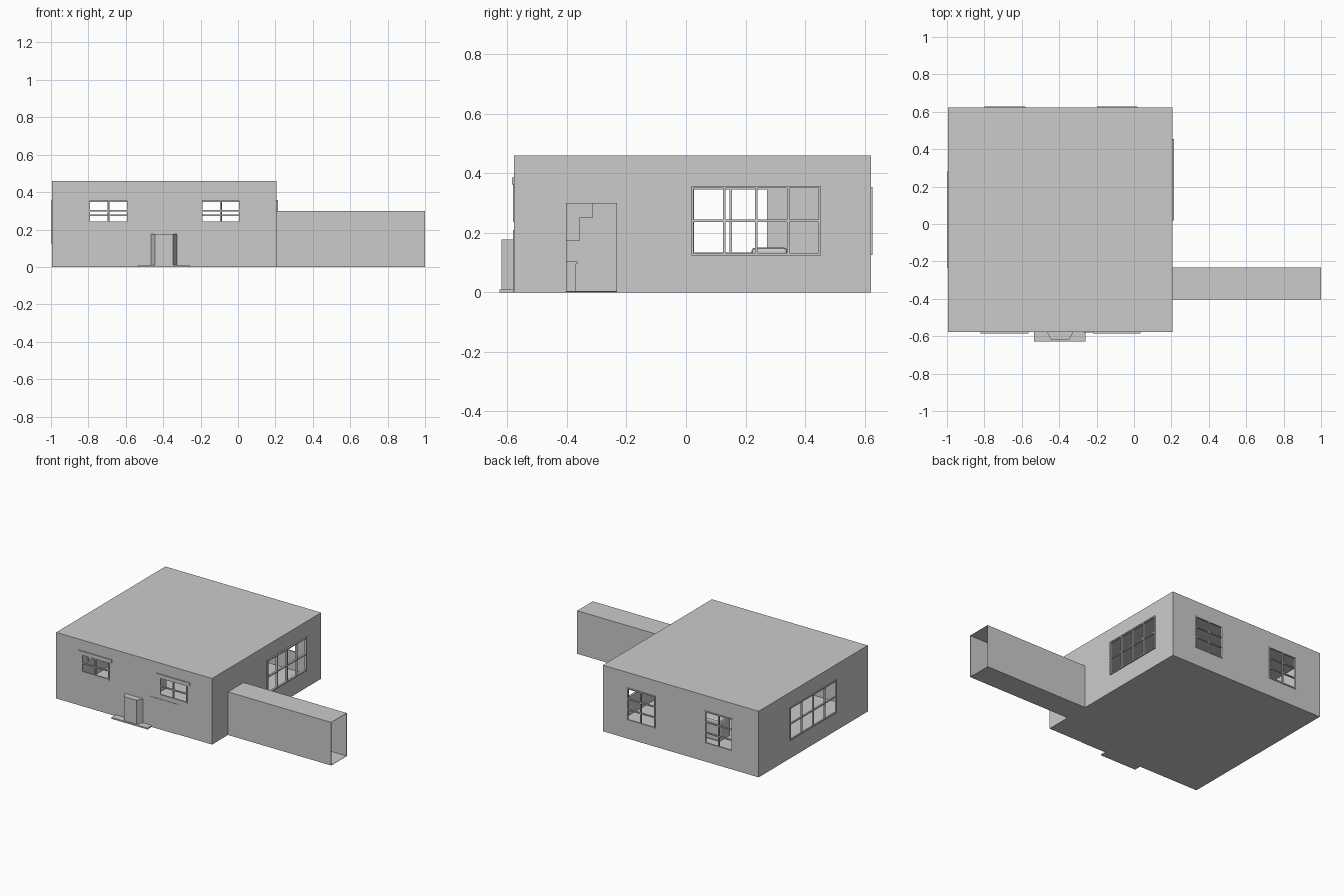
import bpy, bmesh
from mathutils import Vector

cube = bpy.data.objects.get("Cube")
if cube:
    bpy.data.objects.remove(cube, do_unlink=True)

grey = bpy.data.materials.new("plain grey")
grey.use_nodes = True
grey.diffuse_color = (0.6, 0.6, 0.6, 1)
grey.node_tree.nodes["Principled BSDF"].inputs["Base Color"].default_value = (0.6, 0.6, 0.6, 1)

X0, X1, Y0, Y1, H = -0.995, 0.205, -0.578, 0.622, 0.46   # house shell
CY0, CY1, CH = -0.403, -0.232, 0.30                      # corridor


def finish(name, bm):
    mesh = bpy.data.meshes.new(name)
    bm.to_mesh(mesh)
    bm.free()
    mesh.materials.append(grey)
    obj = bpy.data.objects.new(name, mesh)
    bpy.context.collection.objects.link(obj)
    return obj


def add_box(bm, x, y, z):
    verts = bmesh.ops.create_cube(bm, size=1)["verts"]
    for v in verts:
        v.co = [r[0] + (c + 0.5) * (r[1] - r[0]) for c, r in zip(v.co, (x, y, z))]


def box(name, x, y, z):
    bm = bmesh.new()
    add_box(bm, x, y, z)
    return finish(name, bm)


def place(axis, u, d, z):
    """Point on a wall: d is the coordinate along the wall's normal axis."""
    return Vector((d, u, z)) if axis == "x" else Vector((u, d, z))


def wall(name, axis, d, u_range, inward, holes):
    """Thin wall with rectangular openings (u0, u1, z0, z1)."""
    us = sorted({*u_range, *[u for h in holes for u in h[:2]]})
    zs = sorted({0, H, *[z for h in holes for z in h[2:]]})
    bm = bmesh.new()
    for a, b in zip(us, us[1:]):
        for c, e in zip(zs, zs[1:]):
            mu, mz = (a + b) / 2, (c + e) / 2
            if any(h[0] < mu < h[1] and h[2] < mz < h[3] for h in holes):
                continue
            pts = [(a, c), (b, c), (b, e), (a, e)]
            bm.faces.new([bm.verts.new(place(axis, u, d, z)) for u, z in pts])
    bmesh.ops.remove_doubles(bm, verts=bm.verts, dist=1e-5)
    bmesh.ops.recalc_face_normals(bm, faces=bm.faces)
    outward = -place(axis, 0, inward, 0)
    if bm.faces[:][0].normal.dot(outward) < 0:
        bmesh.ops.reverse_faces(bm, faces=bm.faces)
    obj = finish(name, bm)
    solid = obj.modifiers.new("thickness", "SOLIDIFY")
    solid.thickness = 0.004
    return obj


def window(name, axis, d0, d1, hole, cols, rows, bar=0.008):
    """Frame and glazing bars in one object."""
    u0, u1, z0, z1 = hole
    bm = bmesh.new()

    def bar_box(ua, ub, za, zb):
        if axis == "x":
            add_box(bm, (d0, d1), (ua, ub), (za, zb))
        else:
            add_box(bm, (ua, ub), (d0, d1), (za, zb))

    for i in range(cols + 1):
        u = u0 + (u1 - u0) * i / cols
        bar_box(u - bar / 2, u + bar / 2, z0 - bar / 2, z1 + bar / 2)
    for j in range(rows + 1):
        z = z0 + (z1 - z0) * j / rows
        bar_box(u0, u1, z - bar / 2, z + bar / 2)
    return finish(name, bm)


# Openings
front_holes = [(-0.795, -0.59, 0.24, 0.36), (-0.195, 0.01, 0.24, 0.36)]
back_holes = [(-0.795, -0.585, 0.13, 0.35), (-0.195, 0.015, 0.13, 0.35)]
left_hole = (0.022, 0.45, 0.128, 0.354)
right_hole = (-0.23, 0.277, 0.13, 0.35)

# Shell
wall("front_wall", "y", Y0, (X0, X1), 1, front_holes)
wall("back_wall", "y", Y1, (X0, X1), -1, back_holes)
wall("left_wall", "x", X1, (Y0, Y1), -1, [left_hole, (CY0, CY1, 0, CH)])
wall("right_wall", "x", X0, (Y0, Y1), 1, [right_hole])
box("floor", (X0, X1), (Y0, Y1), (0, 0.004))
box("roof", (X0, X1), (Y0, Y1), (H - 0.004, H))

# Windows
for side, hole in zip(("right", "left"), front_holes):
    window("front_window_" + side, "y", Y0 - 0.004, Y0 + 0.006, hole, 2, 2)
    # Slim hood over the window
    box("window_hood_" + side, (hole[0] - 0.025, hole[1] + 0.025),
        (Y0 - 0.007, Y0), (0.362, 0.385))
for side, hole in zip(("right", "left"), back_holes):
    window("back_window_" + side, "y", Y1 - 0.006, Y1 + 0.005, hole, 2, 3)
window("left_window", "x", X1 - 0.005, X1 + 0.01, left_hole, 4, 2)
window("right_window", "x", X0 - 0.005, X0 + 0.006, right_hole, 4, 2)

# Open-ended corridor
t = 0.002
box("corridor_floor", (X1, 1), (CY0, CY1), (0, t))
box("corridor_roof", (X1, 1), (CY0, CY1), (CH - t, CH))
box("corridor_front_wall", (X1, 1), (CY0, CY0 + t), (0, CH))
box("corridor_back_wall", (X1, 1), (CY1 - t, CY1), (0, CH))

# Entrance: step, tapered porch and flat door panel
box("front_step", (-0.535, -0.258), (-0.627, Y0), (0, 0.01))
porch = box("porch", (-0.465, -0.325), (-0.62, Y0), (0, 0.177))
for v in porch.data.vertices:
    if v.co.y < -0.6:
        v.co.x += 0.022 if v.co.x < -0.4 else -0.022
box("front_panel", (-0.27, -0.06), (Y0 - 0.003, Y0), (0, 0.21))

# Room furniture
box("counter", (-0.55, -0.3), (Y0 + 0.005, -0.37), (0.004, 0.095))
box("counter_top", (-0.555, -0.295), (Y0 + 0.005, -0.365), (0.095, 0.105))
box("wall_cabinet", (-0.55, -0.3), (Y0 + 0.005, -0.358), (0.172, 0.25))
box("upper_cabinet", (-0.55, -0.3), (Y0 + 0.005, -0.315), (0.25, 0.30))
seat = box("sofa_back", (-0.5, -0.2), (0.22, 0.342), (0.004, 0.15))
bevel = seat.modifiers.new("soft_edges", "BEVEL")
bevel.width = 0.012
bevel.segments = 2
